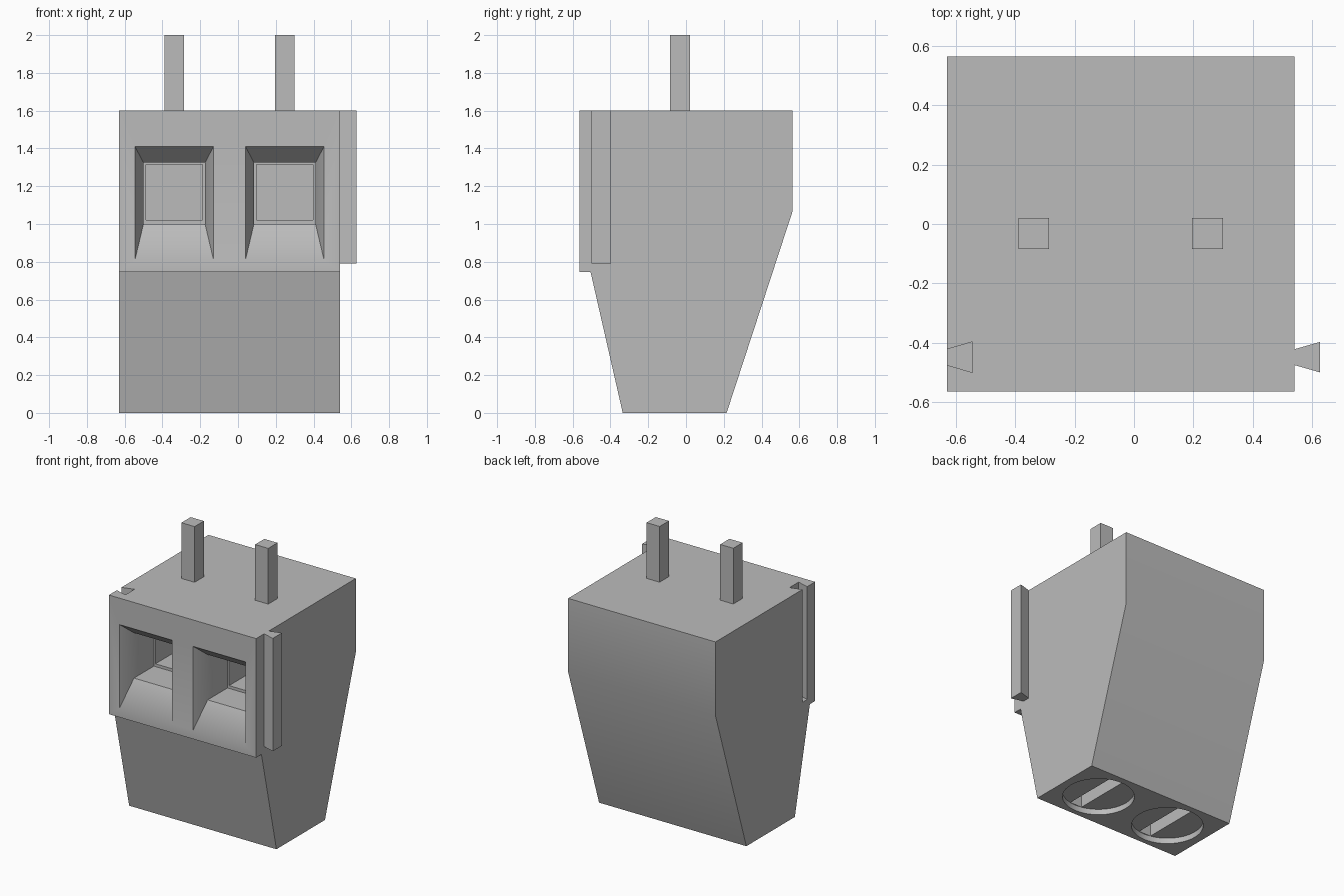
import bpy, bmesh, math
from mathutils import Matrix

cube = bpy.data.objects.get("Cube")
if cube:
    bpy.data.objects.remove(cube, do_unlink=True)

grey = bpy.data.materials.new("light_grey_plastic")
grey.use_nodes = True
colour = (0.5, 0.5, 0.5, 1)
grey.diffuse_color = colour
grey.node_tree.nodes["Principled BSDF"].inputs["Base Color"].default_value = colour


def finish(name, bm):
    bmesh.ops.recalc_face_normals(bm, faces=bm.faces)
    mesh = bpy.data.meshes.new(name)
    bm.to_mesh(mesh)
    bm.free()
    mesh.materials.append(grey)
    obj = bpy.data.objects.new(name, mesh)
    bpy.context.collection.objects.link(obj)
    return obj


def loft(name, rings):
    """Closed solid through rings with equal point counts."""
    bm = bmesh.new()
    loops = [[bm.verts.new(p) for p in ring] for ring in rings]
    n = len(loops[0])
    for a, b in zip(loops, loops[1:]):
        for i in range(n):
            j = (i + 1) % n
            bm.faces.new((a[i], a[j], b[j], b[i]))
    bm.faces.new(loops[0])
    bm.faces.new(loops[-1])
    return finish(name, bm)


def box(name, x0, x1, y0, y1, z0, z1):
    ring = [(x0, y0), (x1, y0), (x1, y1), (x0, y1)]
    return loft(name, [[(x, y, z) for x, y in ring] for z in (z0, z1)])


def cylinder(name, x, y, z0, z1, radius):
    bm = bmesh.new()
    bmesh.ops.create_cone(bm, cap_ends=True, segments=48, radius1=radius, radius2=radius,
                          depth=z1 - z0, matrix=Matrix.Translation((x, y, (z0 + z1) / 2)))
    return finish(name, bm)


def dovetail(name, x_narrow, x_wide, z0, z1):
    ring = [(x_narrow, -0.475), (x_wide, -0.5), (x_wide, -0.397), (x_narrow, -0.422)]
    return loft(name, [[(x, y, z) for x, y in ring] for z in (z0, z1)])


def cut(target, cutter):
    bpy.context.view_layer.objects.active = target
    mod = target.modifiers.new("cut", "BOOLEAN")
    mod.operation = "DIFFERENCE"
    mod.solver = "EXACT"
    mod.object = cutter
    bpy.ops.object.modifier_apply(modifier=mod.name)
    bpy.data.objects.remove(cutter, do_unlink=True)


# Housing: side profile extruded across the width
LEFT, RIGHT = 0.54, -0.63
profile = [(-0.565, 1.6), (-0.565, 0.745), (-0.505, 0.745), (-0.335, 0),
           (0.215, 0), (0.565, 1.07), (0.565, 1.6)]
housing = loft("housing", [[(x, y, z) for y, z in profile] for x in (RIGHT, LEFT)])

# Wire entry stations: y, half width, bottom, top
entry = [(-0.62, 0.208, 0.81, 1.41), (-0.565, 0.208, 0.81, 1.41),
         (-0.465, 0.163, 1.0, 1.325), (-0.24, 0.163, 1.0, 1.325),
         (-0.24, 0.15, 1.02, 1.315), (0.2, 0.15, 1.02, 1.315)]

for side, x in (("right", -0.3375), ("left", 0.2475)):
    cut(housing, loft("wire_entry", [[(x - w, y, z0), (x + w, y, z0), (x + w, y, z1), (x - w, y, z1)]
                                     for y, w, z0, z1 in entry]))
    # Slotted screw recess underneath
    cut(housing, cylinder("screw_recess", x, -0.065, -0.05, 0.04, 0.234))
    cut(housing, box("screw_slot", x - 0.047, x + 0.047, -0.293, 0.163, -0.05, 0.14))
    # Solder pin on top
    box(side + "_pin", x - 0.052, x + 0.052, -0.085, 0.02, 1.55, 2.0)

# Interlocking dovetail groove and rail
cut(housing, dovetail("groove", RIGHT, RIGHT + 0.086, 0.79, 1.7))
# Open the groove mouth cleanly through the side wall
cut(housing, box("groove_mouth", RIGHT - 0.05, RIGHT + 0.01, -0.474, -0.423, 0.79, 1.7))
dovetail("side_rail", LEFT, LEFT + 0.087, 0.79, 1.6)

# Smooth shallow bends, keep the rest crisp
bpy.ops.object.select_all(action="DESELECT")
housing.select_set(True)
bpy.context.view_layer.objects.active = housing
bpy.ops.object.shade_smooth_by_angle(angle=math.radians(30))
